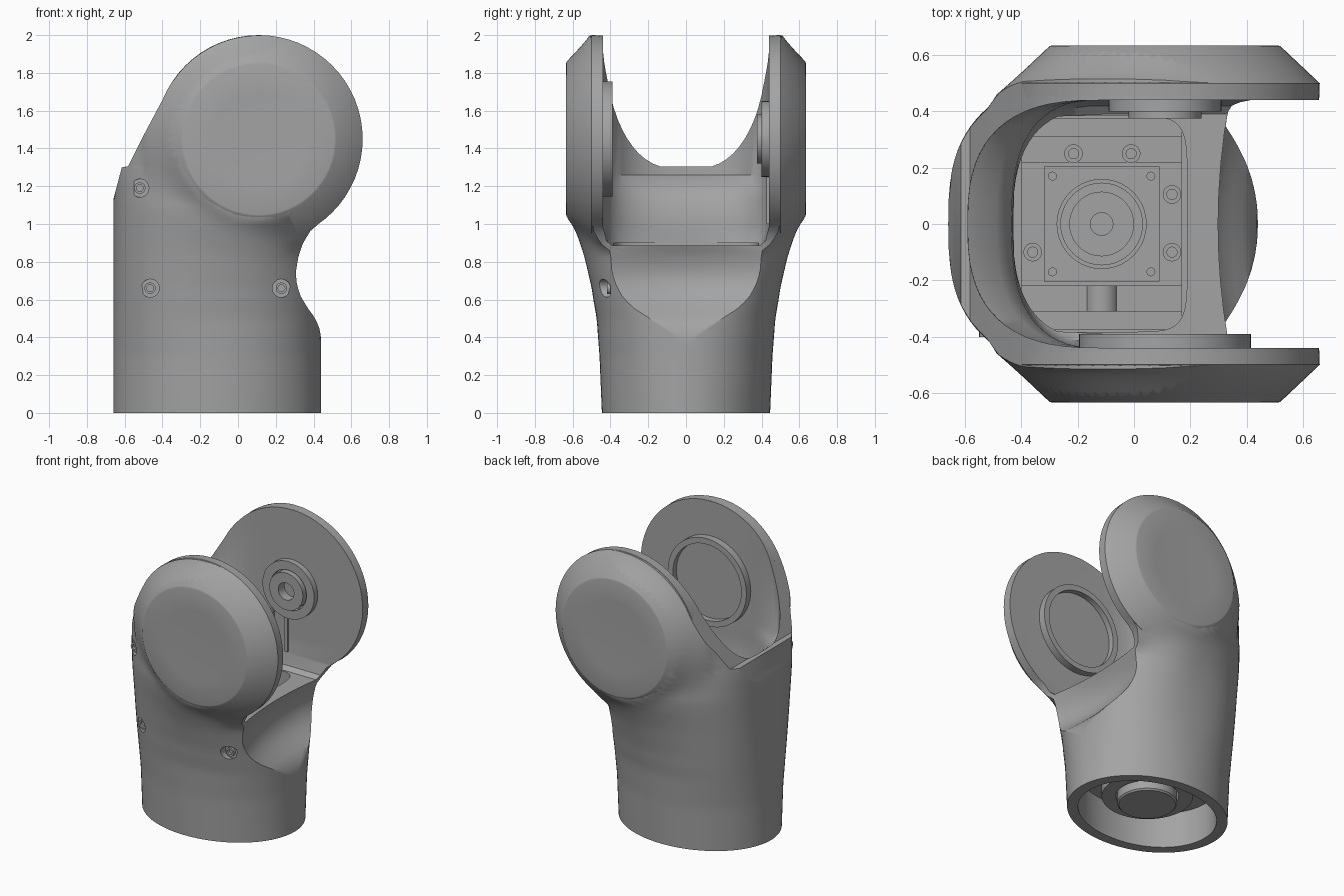
import bpy, bmesh, math

if "Cube" in bpy.data.objects:
    bpy.data.objects.remove(bpy.data.objects["Cube"])

grey = bpy.data.materials.new("cast_grey")
grey.use_nodes = True
grey.diffuse_color = (0.37, 0.37, 0.37, 1)
bsdf = next(n for n in grey.node_tree.nodes if n.type == 'BSDF_PRINCIPLED')
bsdf.inputs["Base Color"].default_value = grey.diffuse_color

PX, PZ, R = 0.11, 1.45, 0.548   # joint axis and arm radius
CX, AX = -0.11, 0.55            # plan of the sleeve


def lerp(table, t):
    for (a, u), (b, v) in zip(table, table[1:]):
        if t <= b:
            return u + (v - u) * max(0, t - a) / (b - a)
    return table[-1][1]


def smooth(ob):
    bpy.ops.object.select_all(action='DESELECT')
    ob.select_set(True)
    bpy.context.view_layer.objects.active = ob
    bpy.ops.object.shade_smooth_by_angle(angle=math.radians(35))


def finish(name, bm):
    bmesh.ops.remove_doubles(bm, verts=bm.verts, dist=1e-5)
    bmesh.ops.recalc_face_normals(bm, faces=bm.faces)
    mesh = bpy.data.meshes.new(name)
    bm.to_mesh(mesh)
    bm.free()
    mesh.materials.append(grey)
    ob = bpy.data.objects.new(name, mesh)
    bpy.context.collection.objects.link(ob)
    smooth(ob)
    return ob


def loft(name, rings, closed=False):
    """Join equal rings of points, capping the ends unless closed."""
    bm = bmesh.new()
    rows = [[bm.verts.new(p) for p in ring] for ring in rings]
    pairs = list(zip(rows, rows[1:])) + ([(rows[-1], rows[0])] if closed else [])
    for a, b in pairs:
        for i in range(len(a)):
            j = (i + 1) % len(a)
            bm.faces.new((a[i], a[j], b[j], b[i]))
    if not closed:
        bm.faces.new(rows[0])
        bm.faces.new(rows[-1])
    return finish(name, bm)


def lathe(name, profile, c, side=0, seg=48, closed=False):
    """Revolve (radius, height): side 0 is about z, +1 / -1 is out along +y / -y."""
    rings = []
    for r, h in profile:
        ring = []
        for k in range(seg):
            t = 2 * math.pi * k / seg
            u, v = r * math.cos(t), r * math.sin(t)
            ring.append((c[0] + u, side * h, c[1] + v) if side else (c[0] + u, c[1] + v, h))
        rings.append(ring)
    return loft(name, rings, closed)


def box(name, x, y, z):
    return loft(name, [[(x[0], y[0], h), (x[1], y[0], h), (x[1], y[1], h), (x[0], y[1], h)] for h in z])


def cut(ob, cutter):
    cutter.hide_render = True
    m = ob.modifiers.new("cut", 'BOOLEAN')
    m.operation, m.solver, m.object = 'DIFFERENCE', 'EXACT', cutter
    dg = bpy.context.evaluated_depsgraph_get()
    ob.data = bpy.data.meshes.new_from_object(ob.evaluated_get(dg))
    ob.modifiers.clear()
    bpy.data.objects.remove(cutter)


# Outer casting: side profile, plan roundness and swelling half width by height
LEFT = [(0, -.66), (1.13, -.66), (1.3, -.615), (1.305, -.582), (1.45, -.51), (1.61, -.425), (1.75, -.35)]
RIGHT = [(0, .44), (.4, .44), (.45, .43), (.5, .41), (.56, .365), (.63, .325), (.7, .308),
         (.75, .307), (.82, .318), (.89, .34), (.96, .38), (1.03, .46)]
ROUND = [(0, 2), (.3, 2.1), (.7, 2.45), (1.2, 2.8)]
WIDE = [(0, 0), (.3, .01), (.6, .03), (1.1, .045)]
SWELL = [(0, 0), (.5, .005), (.66, .025), (.85, .065), (1, .105), (1.08, .115), (1.4, 0)]


def arc(z):
    return math.sqrt(max(R * R - (z - PZ) ** 2, 1e-5))


def half_width(x, z):
    n = lerp(ROUND, z)
    u = min(abs(x - CX) / AX, 1)
    swell = lerp(SWELL, z) * math.exp(-((x - PX) / .5) ** 2)
    col = (.445 + lerp(WIDE, z) + swell) * (1 - u ** n) ** (1 / n)
    d = math.hypot(x - PX, z - PZ)
    cone = .628 - .96 * max(0, d - .41) - 1.5 * max(0, d - .6)
    blend = (col + cone + math.sqrt((col - cone) ** 2 + .002)) / 2
    return max(min(blend, .628), .004)


levels = [1.1 * i / 32 for i in range(33)] + [1.13, 1.17, 1.21, 1.25, 1.3, 1.305]
levels += [PZ - .135 + (R + .134) * math.sin(math.pi / 2 * i / 28) for i in range(29)]
rings = []
for z in levels:
    xl = lerp(LEFT, z) if z < 1.75 else PX - arc(z)
    xr = lerp(RIGHT, z) if z < 1.03 else PX + arc(z)
    xs = [xl + (xr - xl) * (1 - math.cos(math.pi * i / 44)) / 2 for i in range(45)]
    pts = [(x, half_width(x, z), z) for x in xs]
    w = pts[-1][1]
    # The elbow scoop is hollow across its width
    dip = .4 * max(0, .44 - xr) if z < 1.03 else 0
    scoop = [(xr - dip * (1 - s * s), s * w, z) for s in (.75, .5, .25, 0, -.25, -.5, -.75)]
    rings.append(pts + scoop + [(x, -y, z) for x, y, z in reversed(pts)])
casting = loft("casting", rings)


def oval(c, ax, ay, z, n, seg=64):
    pts = []
    for k in range(seg):
        t = 2 * math.pi * (k + .5) / seg
        s, q = math.sin(t), math.cos(t)
        pts.append((c + ax * math.copysign(abs(q) ** (2 / n), q),
                    ay * math.copysign(abs(s) ** (2 / n), s), z))
    return pts


def slot_ring(left, half, z):
    """Rounded at the back, straight and open towards +x."""
    pts = []
    for k in range(33):
        t = math.pi * (.5 + k / 32)
        s, q = math.sin(t), abs(math.cos(t))
        pts.append((CX + (left - CX) * q ** .75, half * math.copysign(abs(s) ** .75, s), z))
    return pts + [(.9, -half, z), (.9, half, z)]


# Gap between the arms with a sloping back lip, inner cavity and bottom socket
gap = [(-.43, .39, .885), (-.43, .42, .91), (-.43, .44, .99), (-.435, .44, 1.12),
       (-.49, .44, 1.2), (-.59, .44, 1.26), (-.6, .44, 2.2)]
cut(casting, loft("slot_cutter", [slot_ring(*g) for g in gap]))
cut(casting, loft("cavity_cutter", [oval(-.119, .308, .383, z, 7) for z in (.35, .9)]))
cut(casting, loft("socket_cutter", [oval(CX, .475, .375, z, 2.05) for z in (-.1, .25)]))

# Recessed screws on the front
for x, z in ((-.52, 1.19), (-.465, .66), (.23, .66)):
    w = half_width(x, z)
    cut(casting, lathe("screw_cutter", [(.048, w - .03), (.048, w + .2)], (x, z), -1, 24))
    lathe("casing_screw", [(.03, w - .04), (.03, w - .012), (.018, w - .012), (.018, w - .04)],
          (x, z), -1, 20, True)
smooth(casting)

# Bevelled outer covers on both arms
for side, label in ((1, "back"), (-1, "front")):
    lathe(label + "_arm_cover", [(R, .445), (R + .002, .5), (.41, .632), (.4, .635), (.25, .63)],
          (PX, PZ), side, 64)

# Bearing cup on the front arm, drive boss on the back arm
lathe("bearing_cup", [(.305, .45), (.305, .39), (.265, .39), (.265, .45)], (PX, PZ), -1, 56, True)
lathe("bearing_floor", [(.27, .45), (.27, .43)], (PX, PZ), -1)
lathe("drive_plate", [(.2, .45), (.2, .4), (.14, .4), (.14, .45)], (PX, PZ), 1, 48, True)
lathe("drive_boss", [(.13, .45), (.13, .375), (.06, .375), (.06, .45)], (PX, PZ), 1, 40, True)
for x in (-.05, .06):
    box("cable_rib", (x, x + .025), (.425, .445), (1, 1.27))

# Motor block inside the sleeve
box("motor_block", (-.4, .17), (-.22, .22), (.36, .74))
for s in (-1, 1):
    box("motor_bracket", (-.4, .17), sorted((s * .22, s * .31)), (.36, .7))
    box("side_ledge", (-.4, .17), sorted((s * .31, s * .375)), (.36, .6))
box("motor_flange", (-.32, .09), (-.205, .205), (.74, .77))
lathe("motor_rim", [(.16, .76), (.16, .8), (.145, .8), (.145, .76)], (-.115, 0), 0, 40, True)
lathe("motor_hub", [(.115, .76), (.115, .81), (.04, .81), (.04, .78)], (-.115, 0), 0, 36)
lathe("cable_gland", [(.06, .22), (.06, .31)], (-.115, .67), -1, 24)
for x, y in ((-.215, .25), (-.01, .25), (.135, .105), (.135, -.1), (-.36, -.1)):
    lathe("motor_screw", [(.033, .69), (.033, .77), (.018, .77), (.018, .75)], (x, y), 0, 20)
for x in (-.29, .06):
    for y in (-.17, .17):
        lathe("flange_screw", [(.016, .76), (.016, .782)], (x, y), 0, 12)

# Output flange in the bottom socket
lathe("output_flange", [(.29, .26), (.29, .13), (.2, .13), (.2, .26)], (CX, 0), 0, 48, True)
lathe("output_disc", [(.19, .26), (.19, .08), (.18, .07)], (CX, 0), 0)
